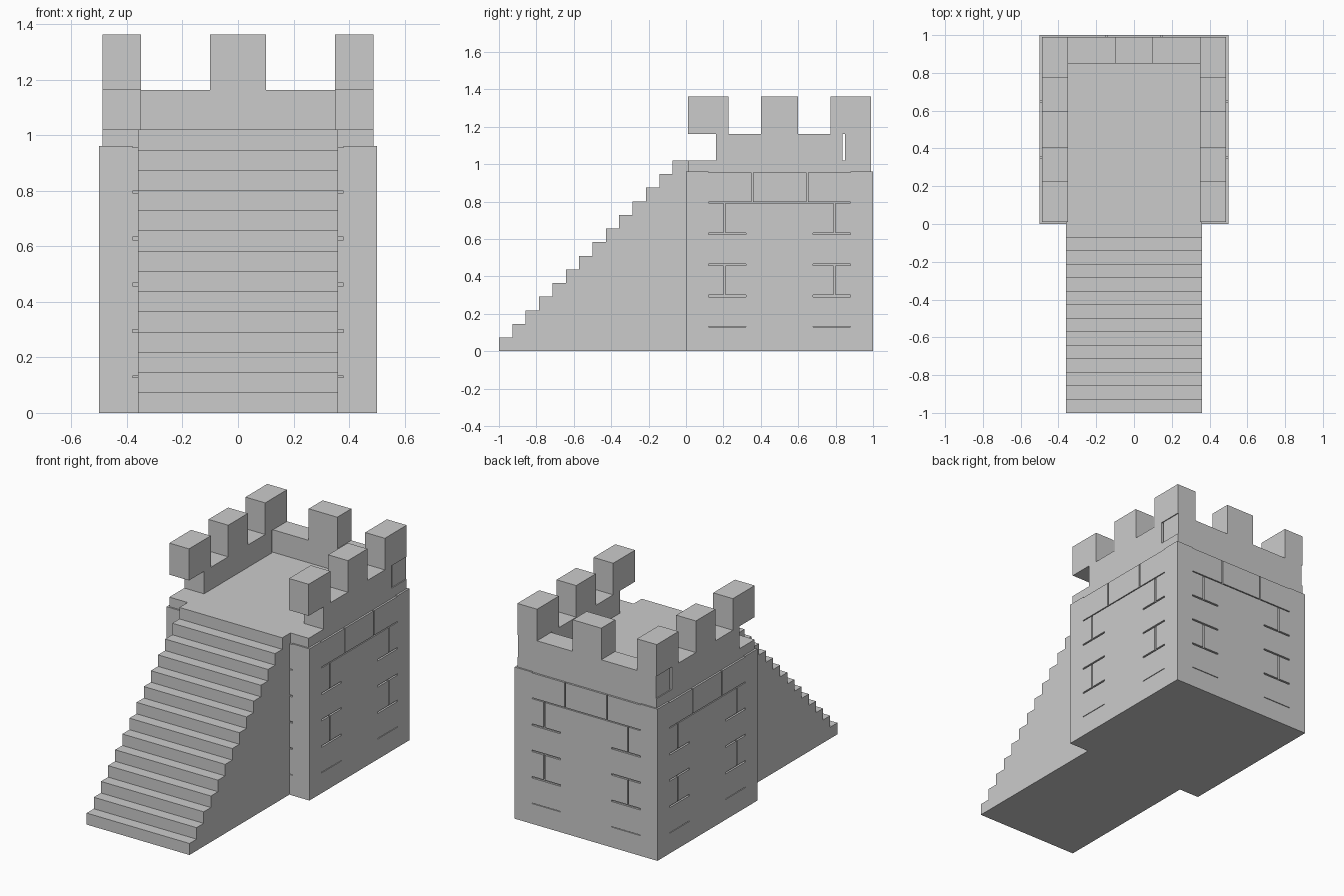
import bpy, bmesh
from math import pi
from mathutils import Matrix, Vector

if "Cube" in bpy.data.objects:
    bpy.data.objects.remove(bpy.data.objects["Cube"])


def add_boxes(bm, boxes, matrix=Matrix.Identity(4)):
    for x0, x1, y0, y1, z0, z1 in boxes:
        m = (matrix @ Matrix.Translation(((x0 + x1) / 2, (y0 + y1) / 2, (z0 + z1) / 2))
             @ Matrix.Diagonal((x1 - x0, y1 - y0, z1 - z0, 1)))
        bmesh.ops.create_cube(bm, size=1, matrix=m)


def finish(name, bm):
    bmesh.ops.recalc_face_normals(bm, faces=bm.faces[:])
    me = bpy.data.meshes.new(name)
    bm.to_mesh(me)
    bm.free()
    ob = bpy.data.objects.new(name, me)
    bpy.context.collection.objects.link(ob)
    return ob


def boxes_object(name, boxes):
    bm = bmesh.new()
    add_boxes(bm, boxes)
    return finish(name, bm)


# Stone block body
body = boxes_object("tower_body", [(-0.5, 0.5, 0, 1, 0, 0.96)])

# Mortar grooves, described on the front wall and repeated around four sides
D = 0.012
h_lines, v_lines = [], []
for z, t in ((0.13, 0.002), (0.295, 0.005), (0.462, 0.005), (0.628, 0.005)):
    for c in (-0.28, 0.28):
        h_lines.append((c - 0.1, c + 0.1, -0.05, D, z - t, z + t))
h_lines.append((-0.38, 0.38, -0.05, D, 0.792, 0.798))
h_lines.append((-0.38, 0.38, -0.05, D, 0.955, 0.97))
for z0, z1 in ((0.297, 0.460), (0.630, 0.794)):
    for c in (-0.294, 0.294):
        v_lines.append((c - 0.005, c + 0.005, -0.05, D, z0, z1))
for c in (-0.147, 0.147):
    v_lines.append((c - 0.004, c + 0.004, -0.05, D, 0.796, 0.958))

pivot = Vector((0, 0.5, 0))
cutters = []
for label, lines in (("horizontal", h_lines), ("vertical", v_lines)):
    bm = bmesh.new()
    for k in range(4):
        turn = (Matrix.Translation(pivot) @ Matrix.Rotation(k * pi / 2, 4, 'Z')
                @ Matrix.Translation(-pivot))
        add_boxes(bm, lines, turn)
    cutter = finish(label + "_groove_cutter", bm)
    cutter.hide_render = True
    mod = body.modifiers.new(label, 'BOOLEAN')
    mod.operation = 'DIFFERENCE'
    mod.solver = 'EXACT'
    mod.object = cutter
    cutters.append(cutter)

bpy.context.view_layer.update()
carved = bpy.data.meshes.new_from_object(
    body.evaluated_get(bpy.context.evaluated_depsgraph_get()))
body.modifiers.clear()
body.data = carved
for c in cutters:
    bpy.data.objects.remove(c)

# Floor slab of the battlement
boxes_object("platform", [(-0.488, 0.488, 0.01, 0.99, 0.96, 1.02)])

# Staircase: stepped side profile extruded across the width
N, W = 14, 0.36
profile = [(-1.0, 0.0)]
for i in range(N):
    y, top = -1 + i / N, 1.02 * (i + 1) / N
    profile += [(y, top), (-1 + (i + 1) / N, top)]
profile[-1] = (0.01, 1.02)
profile.append((0.01, 0.0))
bm = bmesh.new()
face = bm.faces.new([bm.verts.new((-W, y, z)) for y, z in profile])
ext = bmesh.ops.extrude_face_region(bm, geom=[face])
bmesh.ops.translate(bm, vec=(2 * W, 0, 0),
                    verts=[v for v in ext["geom"] if isinstance(v, bmesh.types.BMVert)])
finish("staircase", bm)

# Parapet walls, with a narrow slit beside the back wall
boxes_object("back_parapet", [(-0.482, 0.482, 0.85, 0.99, 1.02, 1.162)])
for side, s in (("left", -1), ("right", 1)):
    x0, x1 = sorted((s * 0.35, s * 0.488))
    boxes_object(side + "_parapet", [(x0, x1, 0.16, 0.838, 1.02, 1.162)])
    boxes_object(side + "_merlons", [(x0, x1, a, b, 1.162, 1.362)
                                     for a, b in ((0.01, 0.228), (0.402, 0.598), (0.772, 0.99))])
boxes_object("back_merlon", [(-0.1, 0.1, 0.85, 0.99, 1.162, 1.362)])
